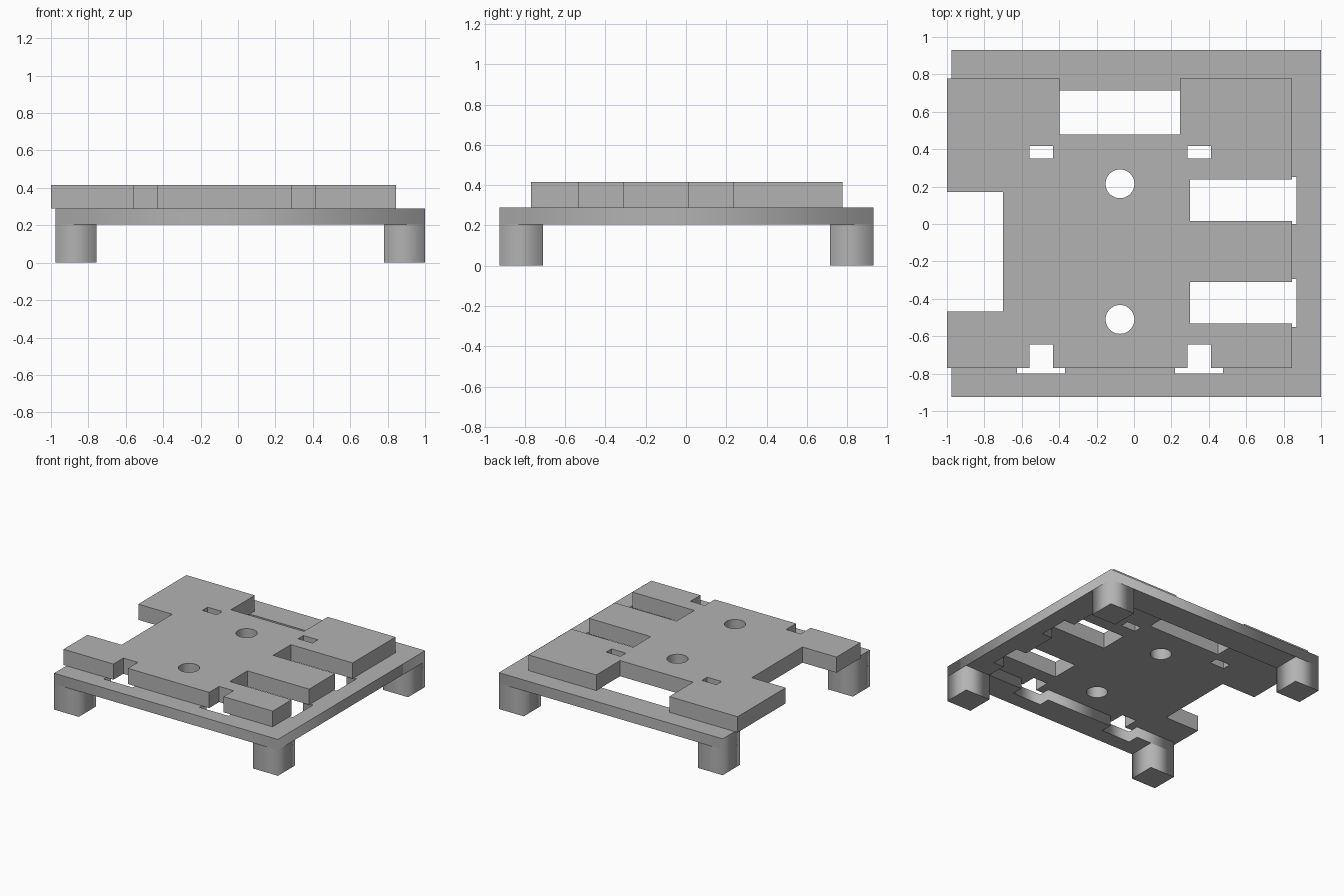
import bpy, bmesh, math

cube = bpy.data.objects.get("Cube")
if cube:
    bpy.data.objects.remove(cube, do_unlink=True)

LEG_TOP, FRAME_TOP, PLATE_TOP = 0.205, 0.29, 0.415

grey = bpy.data.materials.new("plain_grey")
grey.use_nodes = True
grey.diffuse_color = (0.45, 0.45, 0.45, 1)
grey.node_tree.nodes["Principled BSDF"].inputs["Base Color"].default_value = grey.diffuse_color


def rect(x0, x1, y0, y1):
    return [(x0, y0), (x1, y0), (x1, y1), (x0, y1)]


def circle(cx, cy, r, n=48):
    return [(cx + r * math.cos(2 * math.pi * i / n),
             cy + r * math.sin(2 * math.pi * i / n)) for i in range(n)]


def slab(name, loops, z0, z1):
    """Extrude an outline (first loop) with holes (other loops) from z0 to z1."""
    curve = bpy.data.curves.new(name, 'CURVE')
    curve.dimensions = '2D'
    curve.fill_mode = 'BOTH'
    curve.extrude = (z1 - z0) / 2
    for loop in loops:
        spline = curve.splines.new('POLY')
        spline.points.add(len(loop) - 1)
        for point, (x, y) in zip(spline.points, loop):
            point.co = (x, y, 0, 1)
        spline.use_cyclic_u = True
    temp = bpy.data.objects.new(name + "_outline", curve)
    bpy.context.collection.objects.link(temp)
    graph = bpy.context.evaluated_depsgraph_get()
    mesh = bpy.data.meshes.new_from_object(temp.evaluated_get(graph))
    bpy.data.objects.remove(temp, do_unlink=True)
    bpy.data.curves.remove(curve)

    bm = bmesh.new()
    bm.from_mesh(mesh)
    bmesh.ops.remove_doubles(bm, verts=bm.verts, dist=1e-5)
    bmesh.ops.translate(bm, verts=bm.verts, vec=(0, 0, (z0 + z1) / 2))
    bmesh.ops.recalc_face_normals(bm, faces=bm.faces)
    bm.to_mesh(mesh)
    bm.free()
    mesh.name = name
    mesh.materials.clear()
    mesh.materials.append(grey)
    obj = bpy.data.objects.new(name, mesh)
    bpy.context.collection.objects.link(obj)
    return obj


# Three-sided frame, open on the -x side, with clearance notches in two rails
X0, X1, Y0, Y1 = -0.975, 1.0, -0.925, 0.93
IN_X, IN_Y0, IN_Y1 = 0.78, -0.71, 0.715
frame = [(X0, Y0), (X1, Y0), (X1, Y1), (X0, Y1), (X0, IN_Y1), (IN_X, IN_Y1)]
for hi, lo in ((0.25, 0.0), (-0.295, -0.55)):
    frame += [(IN_X, hi), (0.87, hi), (0.87, lo), (IN_X, lo)]
frame.append((IN_X, IN_Y0))
for hi, lo in ((0.475, 0.22), (-0.37, -0.625)):
    frame += [(hi, IN_Y0), (hi, -0.8), (lo, -0.8), (lo, IN_Y0)]
frame.append((X0, IN_Y0))
slab("frame", [frame], LEG_TOP, FRAME_TOP)

# Four corner legs
for side, x0, x1 in (("right", X0, -0.757), ("left", IN_X, X1)):
    for end, y0, y1 in (("front", Y0, IN_Y0), ("back", IN_Y1, Y1)):
        slab(f"{end}_{side}_leg", [rect(x0, x1, y0, y1)], 0, LEG_TOP)

# Top plate outline with edge notches, counter-clockwise from the front right corner
PX0, PX1, PY0, PY1 = -1.0, 0.845, -0.77, 0.778
plate = [(PX0, PY0)]
for lo, hi in ((-0.56, -0.432), (0.285, 0.412)):
    plate += [(lo, PY0), (lo, -0.645), (hi, -0.645), (hi, PY0)]
plate.append((PX1, PY0))
for lo, hi in ((-0.532, -0.31), (0.015, 0.237)):
    plate += [(PX1, lo), (0.3, lo), (0.3, hi), (PX1, hi)]
plate += [(PX1, PY1), (0.247, PY1), (0.247, 0.478), (-0.397, 0.478),
          (-0.397, PY1), (PX0, PY1),
          (PX0, 0.172), (-0.7, 0.172), (-0.7, -0.468), (PX0, -0.468)]

# Through holes: two round, two small rectangular
holes = [circle(-0.075, y, 0.077) for y in (0.215, -0.51)]
holes += [rect(lo, hi, 0.35, 0.417) for lo, hi in ((-0.56, -0.432), (0.285, 0.412))]
top_plate = slab("top_plate", [plate] + holes, FRAME_TOP, PLATE_TOP)

bpy.ops.object.select_all(action='DESELECT')
top_plate.select_set(True)
bpy.context.view_layer.objects.active = top_plate
bpy.ops.object.shade_smooth_by_angle(angle=math.radians(30))
